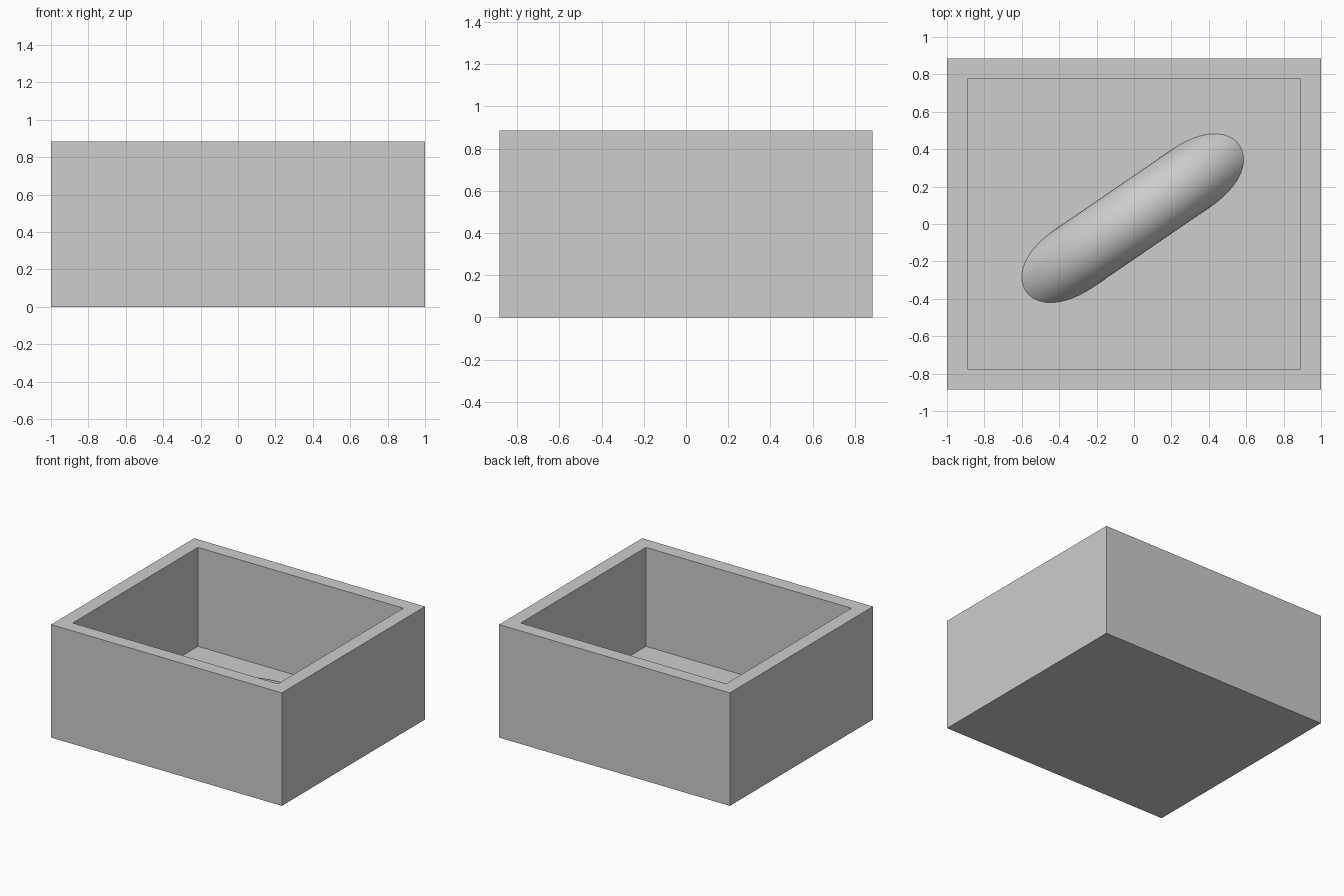
import bpy, bmesh
from math import sin, cos, pi, radians, copysign
from mathutils import Matrix, Vector

cube = bpy.data.objects.get("Cube")
if cube:
    bpy.data.objects.remove(cube, do_unlink=True)

grey = bpy.data.materials.new("plain grey")
grey.use_nodes = True
colour = (0.61, 0.61, 0.61, 1)
grey.diffuse_color = colour
grey.node_tree.nodes["Principled BSDF"].inputs["Base Color"].default_value = colour

HALF_X, HALF_Y, HEIGHT, WALL = 1.0, 0.885, 0.885, 0.11


def add_object(name, bm):
    bmesh.ops.recalc_face_normals(bm, faces=bm.faces)
    mesh = bpy.data.meshes.new(name)
    bm.to_mesh(mesh)
    bm.free()
    mesh.materials.append(grey)
    obj = bpy.data.objects.new(name, mesh)
    bpy.context.collection.objects.link(obj)
    return obj


# Open box: extrude the top inwards as a rim, then down to the floor
bm = bmesh.new()
bmesh.ops.create_cube(bm, size=1)
bmesh.ops.scale(bm, vec=(2 * HALF_X, 2 * HALF_Y, HEIGHT), verts=bm.verts)
bmesh.ops.translate(bm, vec=(0, 0, HEIGHT / 2), verts=bm.verts)
top = max(bm.faces, key=lambda f: f.calc_center_median().z)
rim = bmesh.ops.extrude_discrete_faces(bm, faces=[top])["faces"][0]
for v in rim.verts:
    v.co.x = copysign(HALF_X - WALL, v.co.x)
    v.co.y = copysign(HALF_Y - WALL, v.co.y)
floor = bmesh.ops.extrude_discrete_faces(bm, faces=[rim])["faces"][0]
bmesh.ops.translate(bm, vec=(0, 0, WALL - HEIGHT), verts=floor.verts)
add_object("open_box", bm)

# Arched round ridge: a bent tube rising diagonally out of the floor
BEND, TUBE, PEAK = 0.85, 0.185, 0.19
STEPS, SIDES = 64, 48
SPAN = radians(62)
bm = bmesh.new()
rings = []
for i in range(STEPS + 1):
    a = -SPAN + 2 * SPAN * i / STEPS
    ring = []
    for j in range(SIDES):
        t = 2 * pi * j / SIDES
        r = BEND + TUBE * cos(t)
        ring.append(bm.verts.new((r * sin(a), TUBE * sin(t), r * cos(a) - BEND + PEAK)))
    rings.append(ring)
for low, high in zip(rings, rings[1:]):
    for j in range(SIDES):
        k = (j + 1) % SIDES
        bm.faces.new((low[j], low[k], high[k], high[j]))

# Trim the hidden underside inside the floor slab and close it
bmesh.ops.bisect_plane(bm, geom=bm.verts[:] + bm.edges[:] + bm.faces[:],
                       plane_co=(0, 0, 0.03), plane_no=(0, 0, 1), clear_inner=True)
bmesh.ops.holes_fill(bm, edges=[e for e in bm.edges if e.is_boundary])
place = Matrix.Translation(Vector((-0.007, 0.031, 0))) @ Matrix.Rotation(radians(34.4), 4, "Z")
bmesh.ops.transform(bm, matrix=place, verts=bm.verts)
ridge = add_object("arched_ridge", bm)

bpy.ops.object.select_all(action="DESELECT")
ridge.select_set(True)
bpy.context.view_layer.objects.active = ridge
bpy.ops.object.shade_smooth_by_angle(angle=radians(40))
